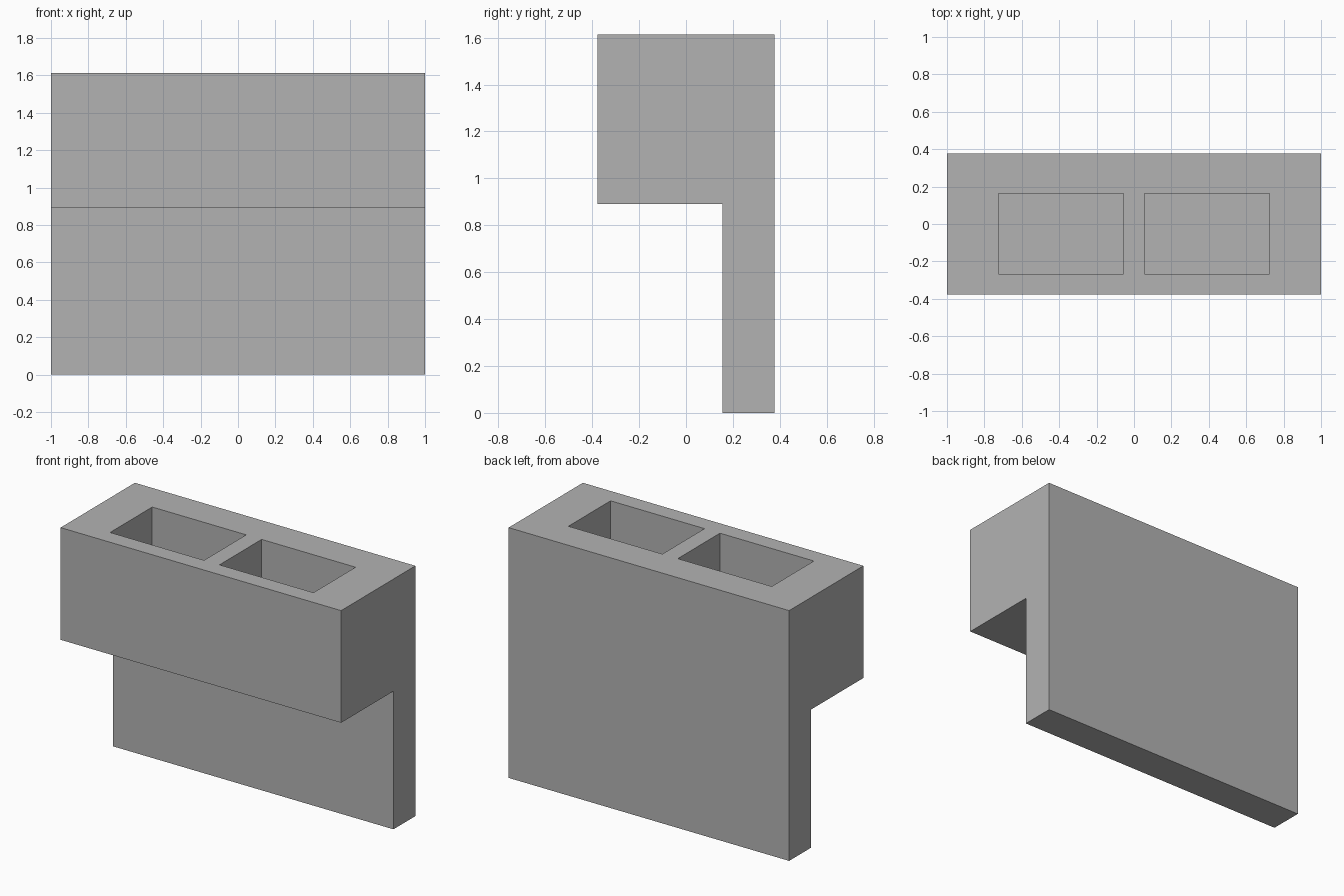
import bpy
import bmesh

cube = bpy.data.objects.get("Cube")
if cube:
    bpy.data.objects.remove(cube, do_unlink=True)

# Plain concrete grey
grey = bpy.data.materials.new("concrete_grey")
grey.use_nodes = True
colour = (0.45, 0.45, 0.45, 1)
grey.diffuse_color = colour
grey.node_tree.nodes["Principled BSDF"].inputs["Base Color"].default_value = colour

HALF = 1.0
FRONT, BACK = -0.378, 0.378
WALL_FRONT = 0.155
LEDGE, TOP = 0.89, 1.613
FLOOR = LEDGE + 0.11


def finish(name, bm):
    bmesh.ops.recalc_face_normals(bm, faces=bm.faces)
    mesh = bpy.data.meshes.new(name)
    bm.to_mesh(mesh)
    bm.free()
    mesh.materials.append(grey)
    obj = bpy.data.objects.new(name, mesh)
    bpy.context.collection.objects.link(obj)
    return obj


def extrude_profile(name, points, axis_vec):
    bm = bmesh.new()
    face = bm.faces.new([bm.verts.new(p) for p in points])
    new = bmesh.ops.extrude_face_region(bm, geom=[face])["geom"]
    verts = [v for v in new if isinstance(v, bmesh.types.BMVert)]
    bmesh.ops.translate(bm, verts=verts, vec=axis_vec)
    return finish(name, bm)


# Wall with overhanging box, one L-shaped section
section = [(WALL_FRONT, 0), (BACK, 0), (BACK, TOP),
           (FRONT, TOP), (FRONT, LEDGE), (WALL_FRONT, LEDGE)]
body = extrude_profile("wall_planter",
                       [(-HALF, y, z) for y, z in section], (2 * HALF, 0, 0))

# Two mirrored pockets sunk into the top
for side, label in ((-1, "right"), (1, "left")):
    x0, x1 = side * 0.055, side * 0.725
    y0, y1 = -0.267, 0.162
    cutter = extrude_profile(label + "_pocket_cutter",
                             [(x0, y0, FLOOR), (x1, y0, FLOOR),
                              (x1, y1, FLOOR), (x0, y1, FLOOR)],
                             (0, 0, TOP - FLOOR + 0.2))
    cutter.hide_render = True
    cutter.hide_set(True)
    cut = body.modifiers.new(label + "_pocket", 'BOOLEAN')
    cut.operation = 'DIFFERENCE'
    cut.solver = 'EXACT'
    cut.object = cutter
